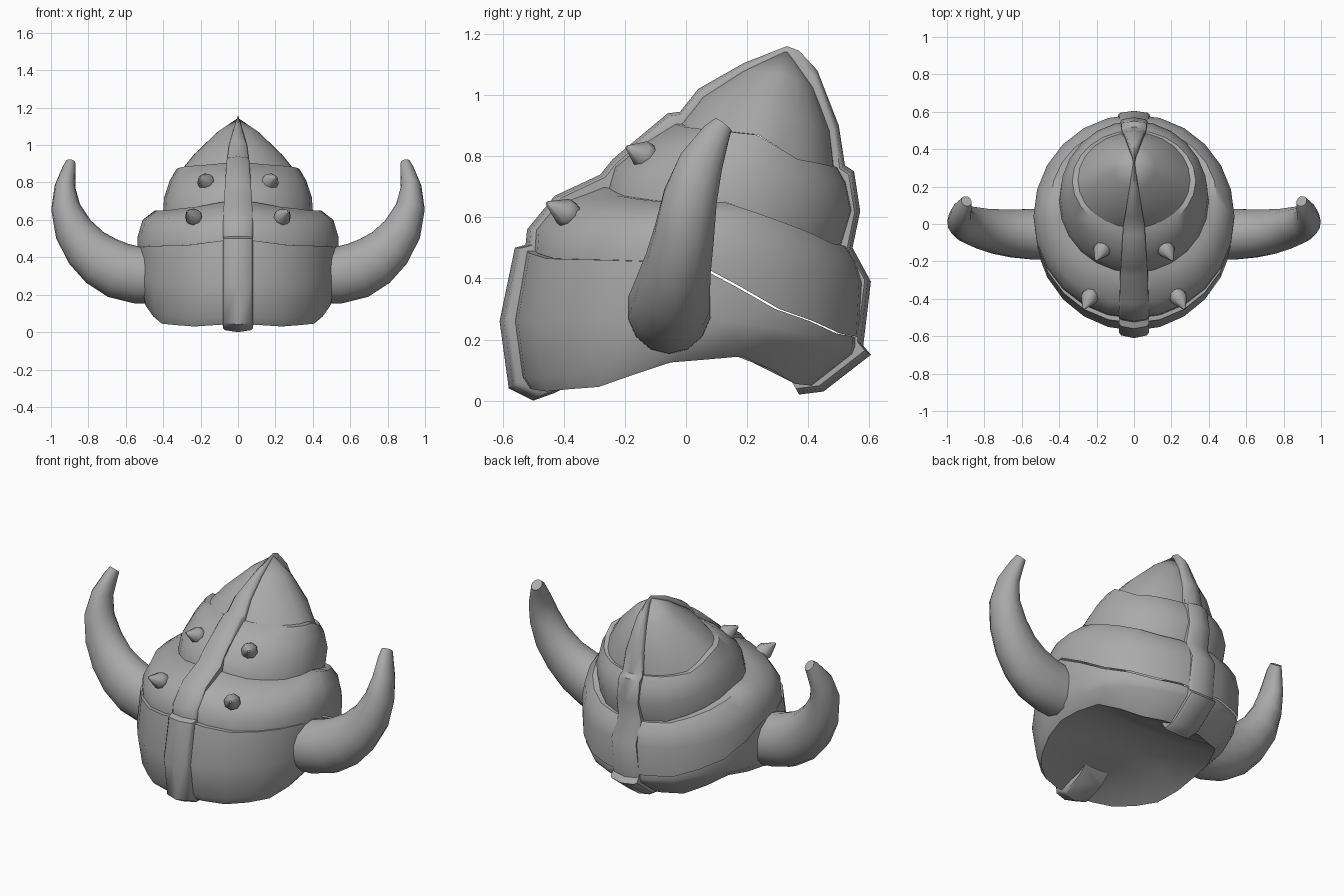
import bpy, bmesh, math
from mathutils import Vector

if "Cube" in bpy.data.objects:
    bpy.data.objects.remove(bpy.data.objects["Cube"])

SIDES = 24
HALF = SIDES // 2

grey = bpy.data.materials.new("plain_grey")
grey.use_nodes = True
grey.diffuse_color = (0.4, 0.4, 0.4, 1)
grey.node_tree.nodes["Principled BSDF"].inputs["Base Color"].default_value = grey.diffuse_color


def finish(bm, name, angle=40):
    """Turn a bmesh into a smooth shaded object."""
    bmesh.ops.recalc_face_normals(bm, faces=bm.faces)
    mesh = bpy.data.meshes.new(name)
    bm.to_mesh(mesh)
    bm.free()
    mesh.materials.append(grey)
    obj = bpy.data.objects.new(name, mesh)
    bpy.context.collection.objects.link(obj)
    bpy.ops.object.select_all(action="DESELECT")
    obj.select_set(True)
    bpy.context.view_layer.objects.active = obj
    bpy.ops.object.shade_smooth_by_angle(angle=math.radians(angle))


def bridge(bm, a, b):
    """Join two equal loops of vertices with quads."""
    for i in range(len(a)):
        j = (i + 1) % len(a)
        bm.faces.new((a[i], a[j], b[j], b[i]))


def ring(front, back, half_width, heights):
    """Oval ring; heights run from the front round to the back."""
    middle, depth = (front + back) / 2, (back - front) / 2
    points = []
    for i in range(SIDES):
        t = math.tau * i / SIDES
        k = min(i, SIDES - i) / HALF * (len(heights) - 1)
        low = min(int(k), len(heights) - 2)
        z = heights[low] + (heights[low + 1] - heights[low]) * (k - low)
        points.append((half_width * math.sin(t), middle - depth * math.cos(t), z))
    return points


def plate(name, rings, apex=None, capped=False):
    """Stacked rings with an inward lip on top, or a pointed apex."""
    bm = bmesh.new()
    if not apex:
        front, back, width, heights = rings[-1]
        rings = rings + [(front + 0.1, back - 0.1, width - 0.1, heights)]
    loops = [[bm.verts.new(p) for p in ring(*r)] for r in rings]
    for a, b in zip(loops, loops[1:]):
        bridge(bm, a, b)
    if apex:
        tip = bm.verts.new(apex)
        for i, v in enumerate(loops[-1]):
            bm.faces.new((v, loops[-1][(i + 1) % SIDES], tip))
    if capped:
        # underside spanned from left to right
        rim = loops[0]
        for i in range(HALF):
            corners = [rim[i], rim[i + 1], rim[-i - 1], rim[-i]]
            bm.faces.new(list(dict.fromkeys(corners)))
    finish(bm, name)


def tube(name, path, sides, angle=50):
    """Closed tube along (x, y, z, radius[, depth radius]) points."""
    bm = bmesh.new()
    centres = [Vector(p[:3]) for p in path]
    loops = []
    for i, p in enumerate(path):
        along = (centres[min(i + 1, len(path) - 1)] - centres[max(i - 1, 0)]).normalized()
        u = along.cross(Vector((0, 1, 0))).normalized()
        v = along.cross(u)
        loops.append([bm.verts.new(centres[i] + p[3] * u * math.cos(a) + p[-1] * v * math.sin(a))
                      for a in (math.tau * k / sides for k in range(sides))])
    for a, b in zip(loops, loops[1:]):
        bridge(bm, a, b)
    bm.faces.new(loops[0])
    bm.faces.new(loops[-1])
    finish(bm, name, angle)


# Heights of the seams between plates, front to back
brow_seam = (0.5, 0.465, 0.46, 0.45, 0.3, 0.22, 0.2)
lower_seam = (0.71, 0.67, 0.65, 0.65, 0.58, 0.515, 0.5)
upper_seam = (0.91, 0.895, 0.885, 0.87, 0.79, 0.77, 0.76)

# Brow band with shallow hollow underside and arched bottom rim
plate("brow_band", [
    (-0.32, 0.24, 0.29, (0.12, 0.12, 0.13, 0.16, 0.17, 0.14, 0.13)),
    (-0.52, 0.42, 0.47, (0.045, 0.03, 0.045, 0.125, 0.145, 0.055, 0.045)),
    (-0.545, 0.555, 0.51, (0.08, 0.07, 0.1, 0.18, 0.2, 0.16, 0.15)),
    (-0.57, 0.565, 0.535, (0.26, 0.26, 0.27, 0.28, 0.24, 0.19, 0.175)),
    (-0.53, 0.565, 0.532, brow_seam),
], capped=True)

# Overlapping dome plates
plate("lower_plate", [
    (-0.505, 0.575, 0.537, brow_seam),
    (-0.5, 0.585, 0.537, (0.57, 0.53, 0.52, 0.51, 0.43, 0.39, 0.385)),
    (-0.43, 0.565, 0.51, (0.65, 0.62, 0.6, 0.6, 0.53, 0.47, 0.45)),
    (-0.28, 0.53, 0.445, lower_seam),
])
plate("middle_plate", [
    (-0.26, 0.515, 0.4, lower_seam),
    (-0.24, 0.55, 0.395, (0.77, 0.75, 0.73, 0.72, 0.68, 0.63, 0.62)),
    (-0.14, 0.53, 0.365, (0.85, 0.83, 0.815, 0.81, 0.75, 0.72, 0.71)),
    (-0.04, 0.5, 0.33, upper_seam),
])
plate("crown_cone", [
    (-0.02, 0.49, 0.3, upper_seam),
    (0.05, 0.475, 0.235, (1.0, 0.98, 0.96, 0.95, 0.91, 0.89, 0.88)),
    (0.19, 0.42, 0.11, (1.08, 1.08, 1.075, 1.07, 1.05, 1.03, 1.02)),
], apex=(0, 0.33, 1.145))


# Centre strap: (y, z, half width) from the front rim over the crown to the back
strap_path = [
    (-0.38, 0.05, 0.08), (-0.43, 0.025, 0.08), (-0.5, 0.0, 0.08), (-0.58, 0.04, 0.08),
    (-0.61, 0.26, 0.08), (-0.56, 0.5, 0.08), (-0.525, 0.51, 0.08), (-0.52, 0.56, 0.08),
    (-0.43, 0.67, 0.077), (-0.28, 0.74, 0.073), (-0.24, 0.79, 0.07), (-0.06, 0.94, 0.06),
    (-0.02, 0.945, 0.058), (0.04, 1.02, 0.048), (0.19, 1.105, 0.025), (0.33, 1.16, 0.005),
    (0.37, 1.145, 0.01), (0.43, 1.08, 0.03), (0.5, 0.9, 0.055), (0.52, 0.77, 0.065),
    (0.55, 0.75, 0.068), (0.57, 0.62, 0.07), (0.545, 0.5, 0.075), (0.605, 0.39, 0.08),
    (0.58, 0.18, 0.085), (0.605, 0.15, 0.085), (0.45, 0.03, 0.085), (0.37, 0.02, 0.085),
]
bm = bmesh.new()
heart = Vector((0.1, 0.5))
sections = []
for y, z, w in strap_path:
    # arched cross-section: sunk sides, shoulders and a rounded crest
    crest = Vector((y, z))
    profile = [(-1, 0.86), (-1, 0.96), (-0.85, 0.98), (0, 1), (0.85, 0.98), (1, 0.96), (1, 0.86)]
    sections.append([bm.verts.new((s * w, *heart.lerp(crest, k))) for s, k in profile])
for a, b in zip(sections, sections[1:]):
    bridge(bm, a, b)
bm.faces.new(sections[0])
bm.faces.new(sections[-1])
finish(bm, "centre_strap", 45)

# Horns and studs, mirrored to both sides
horn = [
    (0.42, -0.055, 0.3, 0.15, 0.14), (0.54, -0.055, 0.305, 0.152, 0.138),
    (0.64, -0.05, 0.33, 0.152, 0.132), (0.73, -0.04, 0.38, 0.142, 0.122),
    (0.81, -0.025, 0.45, 0.125, 0.11), (0.88, -0.005, 0.55, 0.104, 0.1),
    (0.922, 0.015, 0.67, 0.078, 0.09), (0.925, 0.05, 0.78, 0.055, 0.074),
    (0.903, 0.1, 0.875, 0.036, 0.047), (0.896, 0.122, 0.903, 0.028, 0.034),
]
studs = {
    "upper_stud": (Vector((0.15, -0.1, 0.785)), Vector((0.205, -0.195, 0.83))),
    "lower_stud": (Vector((0.215, -0.35, 0.592)), Vector((0.27, -0.455, 0.647))),
}
for side, word in ((1, "left"), (-1, "right")):
    tube(word + "_horn", [(side * x, y, z, r, d) for x, y, z, r, d in horn], 14)
    for name, (base, tip) in studs.items():
        path = []
        for step, radius in ((0, 0.03), (0.3, 0.045), (0.5, 0.045), (1, 0.006)):
            p = base.lerp(tip, step)
            path.append((side * p.x, p.y, p.z, radius))
        tube(word + "_" + name, path, 8, 50)
